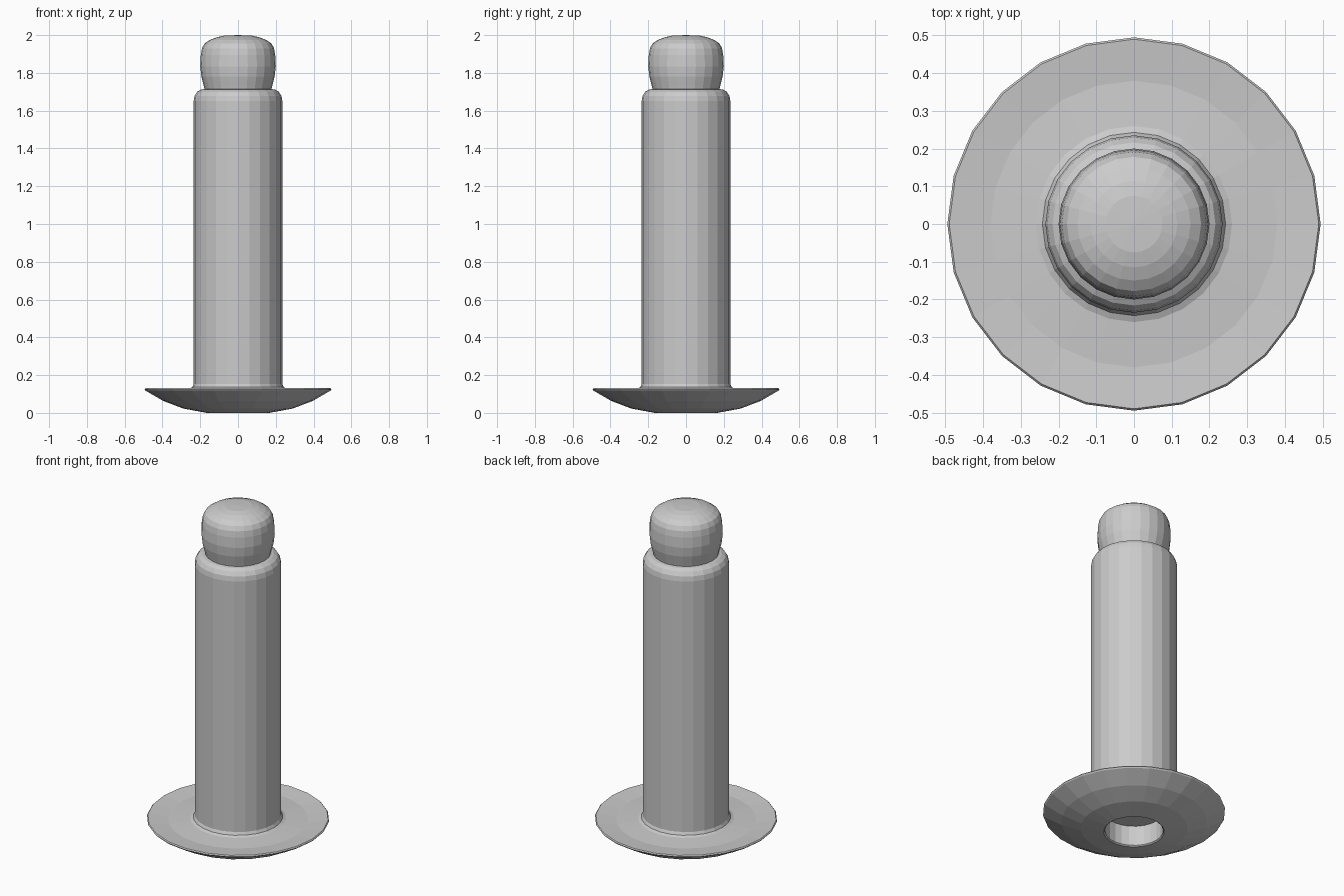
import bpy, bmesh
from math import cos, sin, tau

if "Cube" in bpy.data.objects:
    bpy.data.objects.remove(bpy.data.objects["Cube"])

SIDES = 24


def lathe(name, profile):
    """Revolve (radius, z) points about z; radius 0 gives a pole."""
    bm = bmesh.new()
    rings = []
    for r, z in profile:
        if r == 0:
            rings.append([bm.verts.new((0, 0, z))] * SIDES)
        else:
            rings.append([bm.verts.new((r * cos(tau * i / SIDES), r * sin(tau * i / SIDES), z))
                          for i in range(SIDES)])
    for a, b in zip(rings, rings[1:]):
        for i in range(SIDES):
            j = (i + 1) % SIDES
            quad = list(dict.fromkeys((a[i], a[j], b[j], b[i])))
            bm.faces.new(quad)
    bmesh.ops.recalc_face_normals(bm, faces=bm.faces)
    mesh = bpy.data.meshes.new(name)
    bm.to_mesh(mesh)
    bm.free()
    obj = bpy.data.objects.new(name, mesh)
    bpy.context.collection.objects.link(obj)
    return obj


# Rivet body: blind hole, domed flange, shallow dish, fillet, sleeve, rounded shoulder
lathe("rivet_body", [
    (0, 0.125), (0.158, 0.125), (0.158, 0.006), (0.165, 0),
    (0.29, 0.023), (0.395, 0.063), (0.49, 0.118), (0.495, 0.125), (0.49, 0.131),
    (0.38, 0.121), (0.26, 0.129), (0.243, 0.136), (0.235, 0.152),
    (0.235, 1.65), (0.23, 1.678), (0.216, 1.7), (0.195, 1.712), (0.17, 1.715),
    (0, 1.715),
])

# Barrel-shaped pin head seated on the sleeve
lathe("pin_head", [
    (0, 1.69), (0.172, 1.69), (0.18, 1.725), (0.194, 1.78), (0.2, 1.835), (0.197, 1.895),
    (0.191, 1.93), (0.178, 1.955), (0.15, 1.974), (0.115, 1.988), (0.075, 1.997), (0, 2.0),
])
